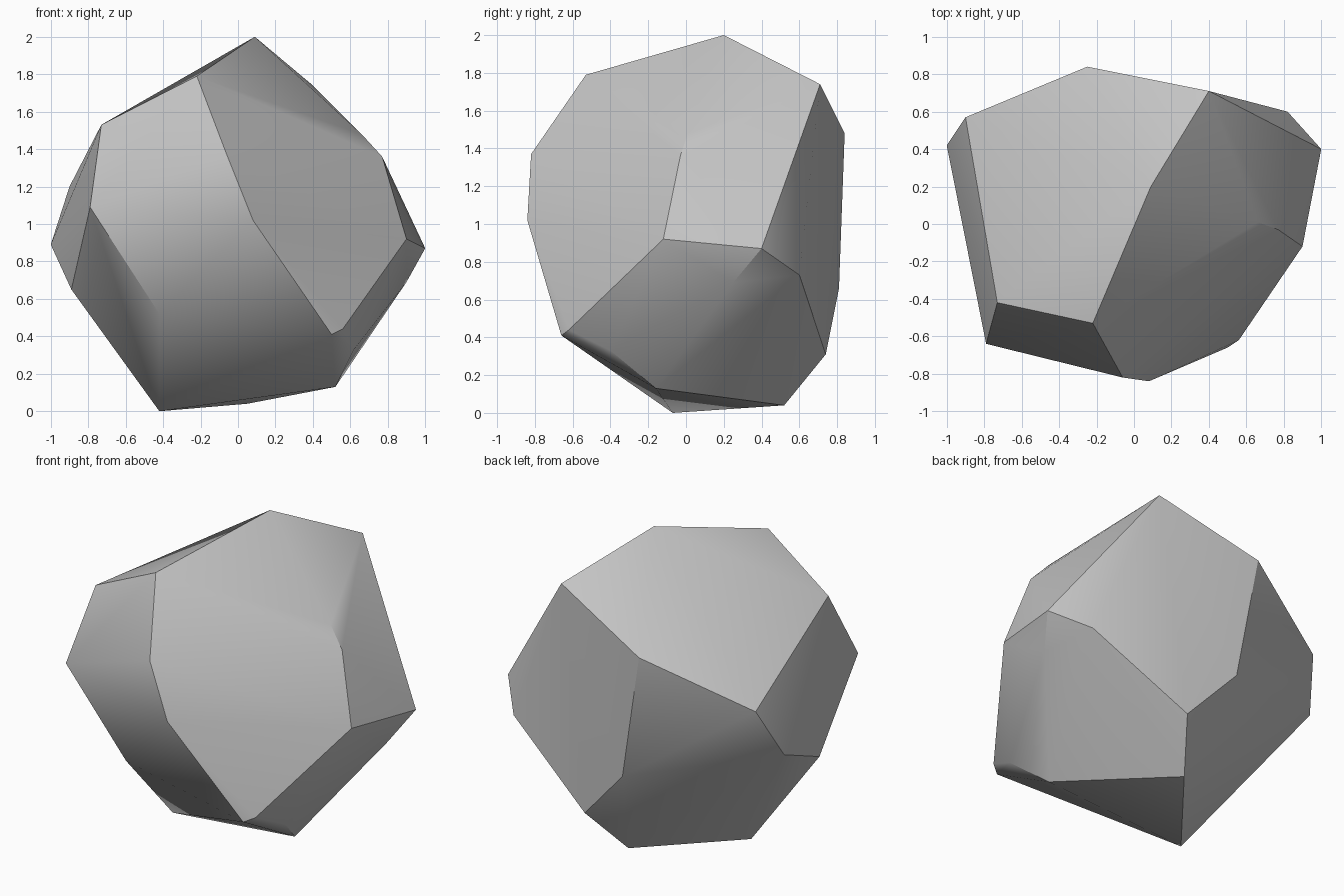
import bpy
import bmesh
import math

# Remove the default cube only
default_cube = bpy.data.objects.get("Cube")
if default_cube:
    bpy.data.objects.remove(default_cube, do_unlink=True)


def make_material(name, color):
    material = bpy.data.materials.new(name)
    material.use_nodes = True
    material.diffuse_color = color
    material.node_tree.nodes["Principled BSDF"].inputs["Base Color"].default_value = color
    return material


def build_hull(name, corners, material):
    """Wrap a tight faceted skin around a few corner points."""
    bm = bmesh.new()
    for corner in corners:
        bm.verts.new(corner)
    hull = bmesh.ops.convex_hull(bm, input=bm.verts[:])
    leftover = set(hull["geom_interior"]) | set(hull["geom_unused"])
    loose = [item for item in leftover if isinstance(item, bmesh.types.BMVert)]
    bmesh.ops.delete(bm, geom=loose, context="VERTS")
    # Merge triangles that lie in nearly the same plane
    bmesh.ops.dissolve_limit(bm, angle_limit=math.radians(1),
                             verts=bm.verts[:], edges=bm.edges[:])
    bmesh.ops.recalc_face_normals(bm, faces=bm.faces[:])
    mesh = bpy.data.meshes.new(name)
    bm.to_mesh(mesh)
    bm.free()
    mesh.materials.append(material)
    obj = bpy.data.objects.new(name, mesh)
    bpy.context.collection.objects.link(obj)
    return obj


# Peak and upper shoulders
crown = [(.09, .2, 2), (.4, .71, 1.74), (-.22, -.53, 1.79), (-.73, -.42, 1.53)]

# Bulging front with its lower lip
front = [(-.06, -.82, 1.37), (.08, -.84, 1.02), (-.79, -.64, 1.09),
         (-.42, -.55, .52), (.56, -.62, .44), (.5, -.66, .41)]

# Ridges on the two sides
left_side = [(.66, .01, 1.48), (.77, -.03, 1.36), (.9, -.12, .92),
             (1, .4, .87), (.9, .25, .69), (.82, .6, .73)]
right_side = [(-1, .42, .89), (-.9, .57, 1.2), (-.89, -.1, .65)]

# Back face and underside
back = [(-.25, .84, 1.48), (-.11, .81, .66), (.21, .74, .31)]
underside = [(.62, -.4, .33), (.52, -.16, .13), (-.42, -.07, 0), (.05, .52, .04)]

stone_grey = make_material("stone grey", (.55, .55, .55, 1))
rock = build_hull("rock", crown + front + left_side + right_side + back + underside,
                  stone_grey)

# Soft shading across shallow creases, crisp edges elsewhere
bpy.ops.object.select_all(action="DESELECT")
rock.select_set(True)
bpy.context.view_layer.objects.active = rock
bpy.ops.object.shade_smooth_by_angle(angle=math.radians(32))
